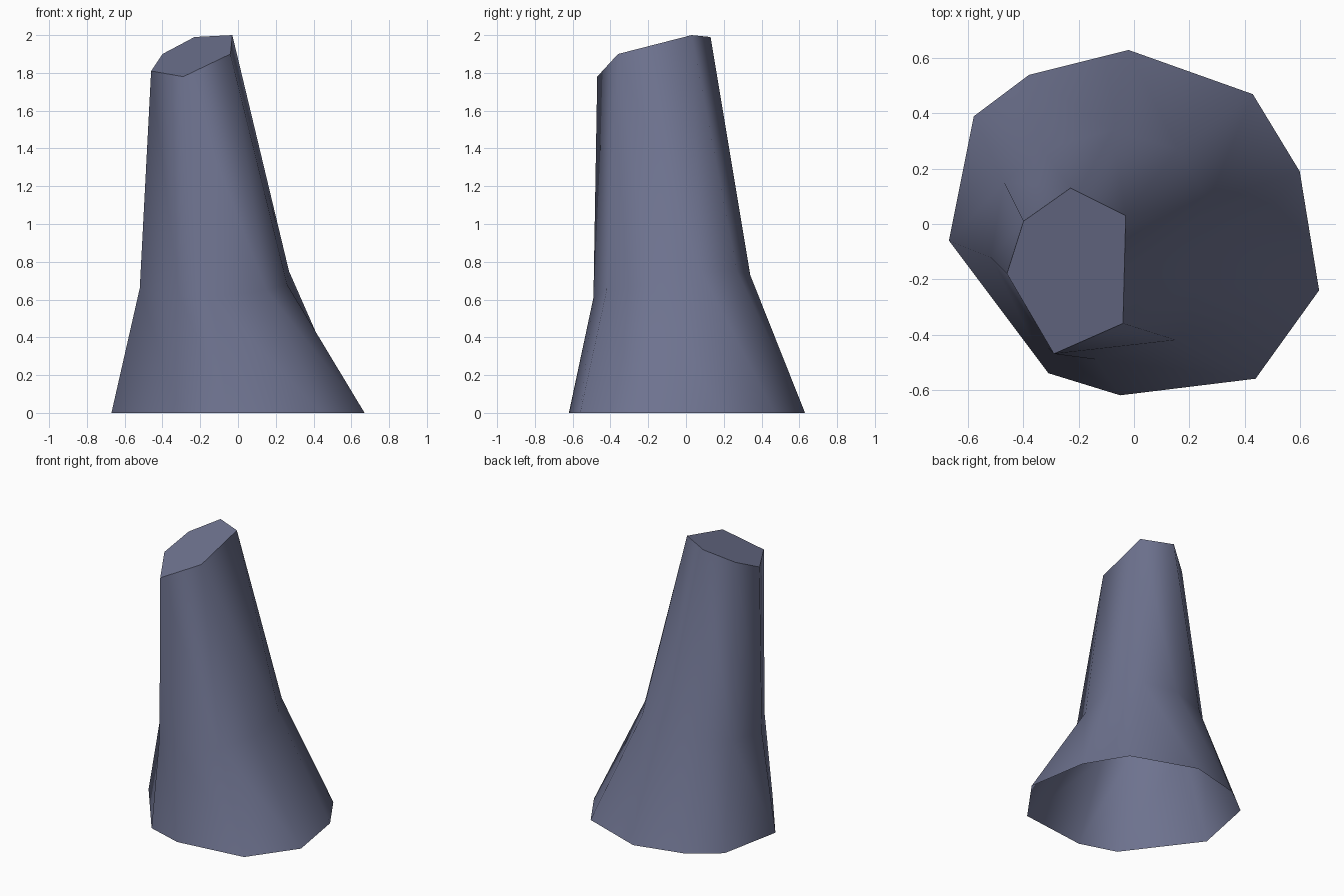
import bpy
import bmesh
import math

cube = bpy.data.objects.get("Cube")
if cube:
    bpy.data.objects.remove(cube, do_unlink=True)

# Slate colour
slate = bpy.data.materials.new("slate blue grey")
slate.use_nodes = True
colour = (0.155, 0.17, 0.275, 1)
slate.diffuse_color = colour
slate.node_tree.nodes["Principled BSDF"].inputs["Base Color"].default_value = colour

# Foot outline on the ground, clockwise from the back
foot = [(-0.02, 0.63), (0.43, 0.47), (0.60, 0.19), (0.67, -0.24), (0.44, -0.56),
        (-0.05, -0.62), (-0.31, -0.54), (-0.67, -0.06), (-0.58, 0.39), (-0.38, 0.54)]
# Waist, where the flare ends
waist = [(-0.08, 0.34, 0.73), (0.16, 0.27, 0.75), (0.27, 0.08, 0.75), (0.26, -0.18, 0.68),
         (0.15, -0.42, 0.65), (-0.14, -0.49, 0.61), (-0.31, -0.45, 0.62),
         (-0.52, -0.12, 0.66), (-0.47, 0.15, 0.69), (-0.33, 0.27, 0.71)]
# Slanted tip
tip = [(-0.23, 0.13, 1.99), (-0.03, 0.03, 2.0), (-0.04, -0.36, 1.90),
       (-0.29, -0.47, 1.78), (-0.46, -0.18, 1.81), (-0.40, 0.01, 1.90)]
# Tip corner that each waist corner runs up to
runs_to = [0, 1, 1, 2, 2, 3, 3, 4, 5, 0]

bm = bmesh.new()
low = [bm.verts.new((x, y, 0)) for x, y in foot]
mid = [bm.verts.new(p) for p in waist]
top = [bm.verts.new(p) for p in tip]


def bridge(lower, upper):
    """Join two rings with triangles, skipping shared corners."""
    count = len(lower)
    for i in range(count):
        j = (i + 1) % count
        bm.faces.new((lower[i], upper[j], lower[j]))
        if upper[i] != upper[j]:
            bm.faces.new((lower[i], upper[i], upper[j]))


bridge(low, mid)
bridge(mid, [top[k] for k in runs_to])
bm.faces.new(list(reversed(top)))  # closed tip, open foot
bmesh.ops.recalc_face_normals(bm, faces=bm.faces[:])

mesh = bpy.data.meshes.new("rock_pillar")
bm.to_mesh(mesh)
bm.free()
mesh.materials.append(slate)
pillar = bpy.data.objects.new("rock_pillar", mesh)
bpy.context.collection.objects.link(pillar)

# Smooth flanks with a crisp tip edge
bpy.ops.object.select_all(action="DESELECT")
pillar.select_set(True)
bpy.context.view_layer.objects.active = pillar
bpy.ops.object.shade_smooth_by_angle(angle=math.radians(60))
